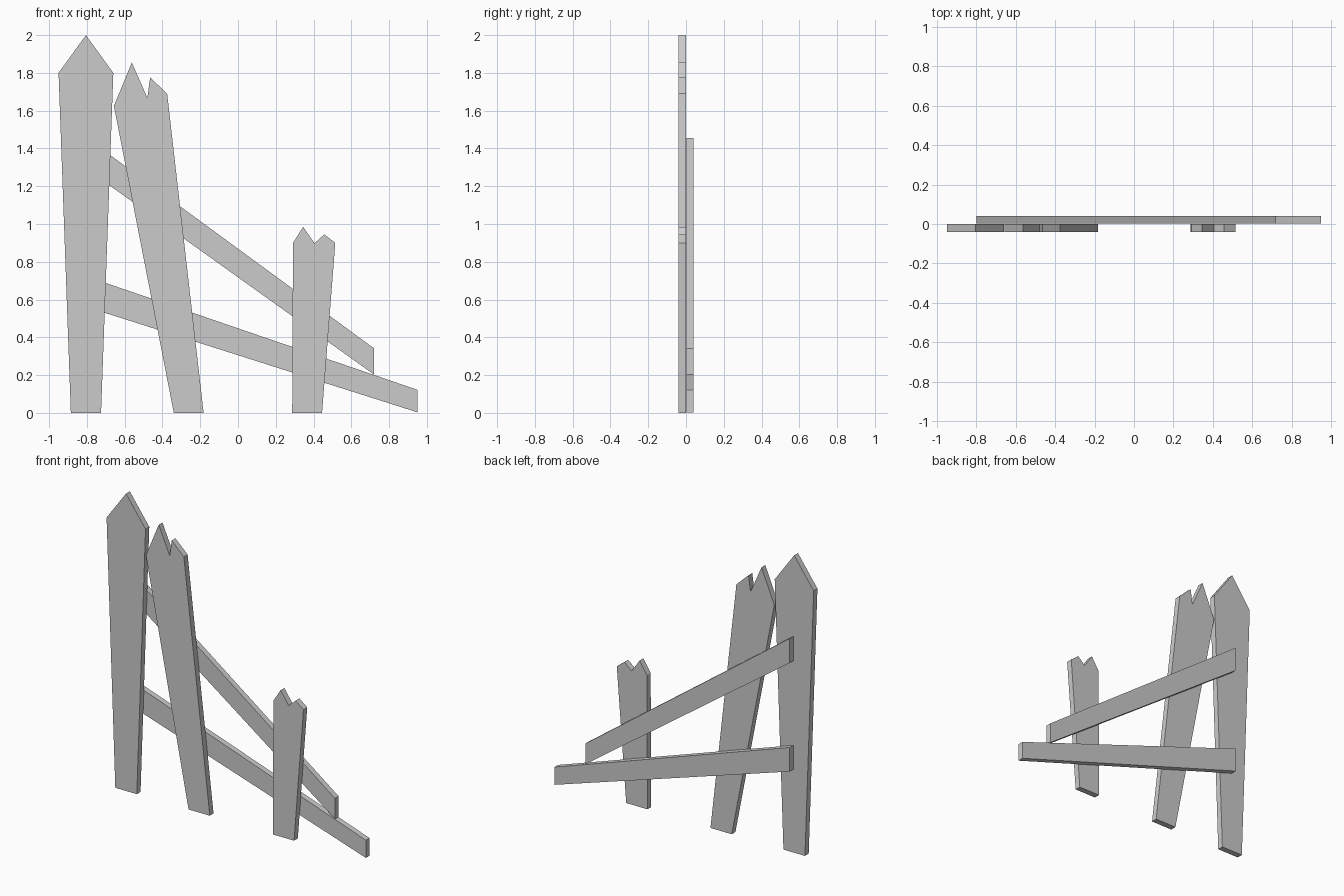
import bpy, bmesh

if "Cube" in bpy.data.objects:
    bpy.data.objects.remove(bpy.data.objects["Cube"])


def board(name, outline, y0, y1):
    """Plank: front outline in (x, z), extruded from y0 to y1."""
    bm = bmesh.new()
    face = bm.faces.new([bm.verts.new((x, y0, z)) for x, z in outline])
    ext = bmesh.ops.extrude_face_region(bm, geom=[face], use_keep_orig=True)
    verts = [v for v in ext["geom"] if isinstance(v, bmesh.types.BMVert)]
    bmesh.ops.translate(bm, verts=verts, vec=(0, y1 - y0, 0))
    bmesh.ops.recalc_face_normals(bm, faces=bm.faces)
    mesh = bpy.data.meshes.new(name)
    bm.to_mesh(mesh)
    bm.free()
    obj = bpy.data.objects.new(name, mesh)
    bpy.context.collection.objects.link(obj)


# Pickets at the front: pointed, split and broken
pickets = {
    "tall_picket": [(-0.885, 0), (-0.725, 0), (-0.66, 1.8), (-0.805, 2.0), (-0.95, 1.8)],
    "leaning_picket": [(-0.34, 0), (-0.182, 0), (-0.375, 1.69), (-0.465, 1.775),
                       (-0.48, 1.668), (-0.562, 1.855), (-0.657, 1.625)],
    "broken_picket": [(0.287, 0), (0.445, 0), (0.515, 0.9), (0.457, 0.945),
                      (0.405, 0.898), (0.345, 0.985), (0.291, 0.9)],
}
for name, outline in pickets.items():
    board(name, outline, -0.04, 0.0)

# Fallen rails at the back, ends cut vertically
rails = {
    "upper_rail": [(-0.8, 1.29), (0.72, 0.203), (0.72, 0.342), (-0.8, 1.455)],
    "lower_rail": [(-0.8, 0.56), (0.95, 0.003), (0.95, 0.122), (-0.8, 0.722)],
}
for name, outline in rails.items():
    board(name, outline, 0.002, 0.041)
